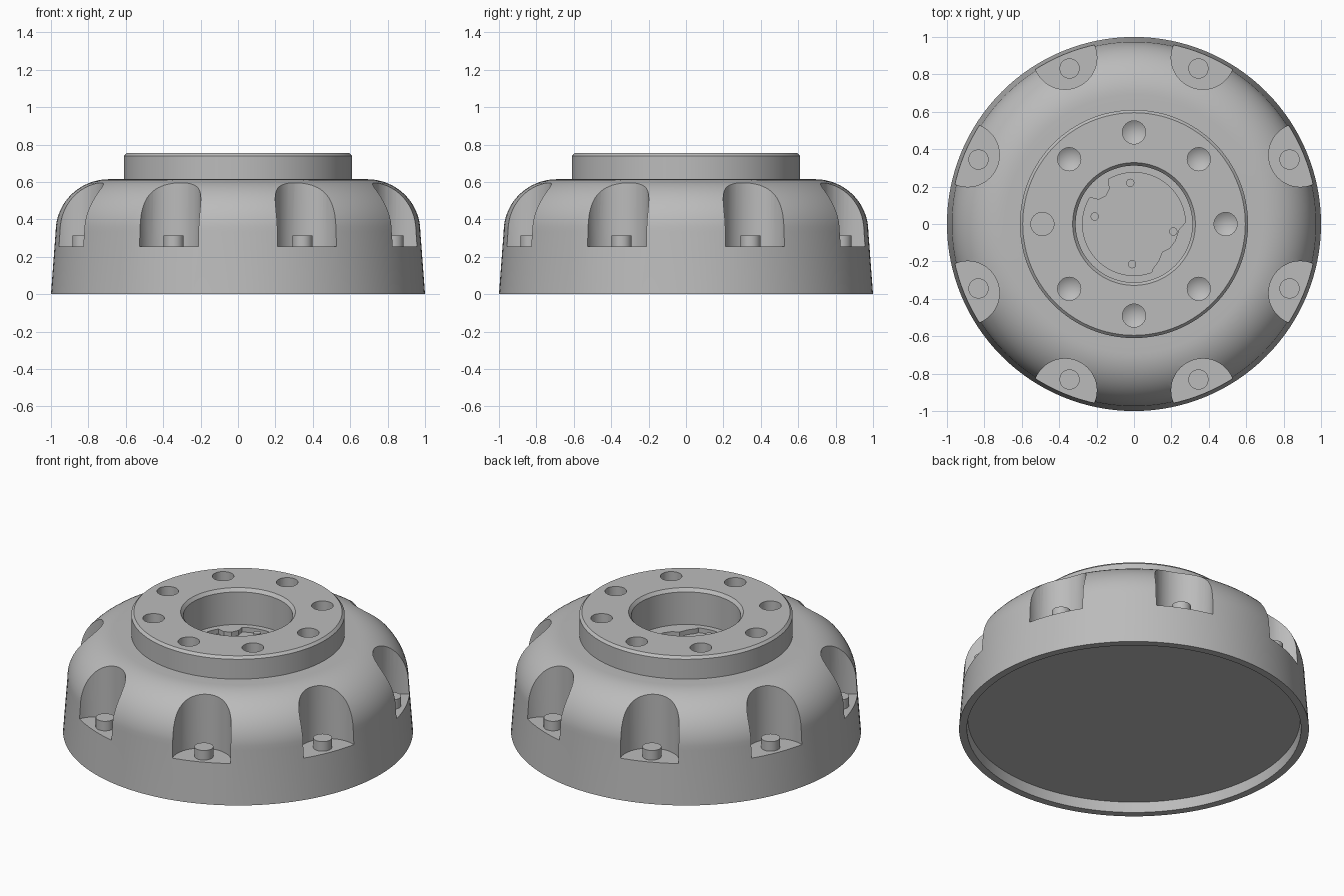
import bpy, bmesh
from math import sin, cos, pi, radians
from mathutils import Matrix, Vector

cube = bpy.data.objects.get("Cube")
if cube:
    bpy.data.objects.remove(cube)

grey = bpy.data.materials.new("plain grey")
grey.use_nodes = True
grey.diffuse_color = (0.5, 0.5, 0.5, 1)
grey.node_tree.nodes["Principled BSDF"].inputs["Base Color"].default_value = (0.5, 0.5, 0.5, 1)


def lathe(bm, profile, steps, place=Matrix()):
    """Revolve an (r, z) profile around z."""
    part = bmesh.new()
    verts = [part.verts.new((r, 0, z)) for r, z in profile]
    edges = [part.edges.new(pair) for pair in zip(verts, verts[1:])]
    bmesh.ops.spin(part, geom=verts + edges, axis=(0, 0, 1), cent=(0, 0, 0),
                   angle=2 * pi, steps=steps, use_duplicate=False)
    add(bm, part, place)


def prism(bm, outline, low, high, place=Matrix()):
    """Extrude an (x, y) outline between two heights."""
    part = bmesh.new()
    face = part.faces.new([part.verts.new((x, y, low)) for x, y in outline])
    top = bmesh.ops.extrude_face_region(part, geom=[face])["geom"]
    bmesh.ops.translate(part, vec=(0, 0, high - low),
                        verts=[v for v in top if isinstance(v, bmesh.types.BMVert)])
    add(bm, part, place)


def add(bm, part, place):
    bmesh.ops.remove_doubles(part, verts=part.verts, dist=1e-5)
    bmesh.ops.recalc_face_normals(part, faces=part.faces)
    part.transform(place)
    mesh = bpy.data.meshes.new("part")
    part.to_mesh(mesh)
    part.free()
    bm.from_mesh(mesh)
    bpy.data.meshes.remove(mesh)


def finish(name, bm):
    mesh = bpy.data.meshes.new(name)
    bm.to_mesh(mesh)
    bm.free()
    mesh.materials.append(grey)
    obj = bpy.data.objects.new(name, mesh)
    bpy.context.collection.objects.link(obj)
    return obj


def smooth(obj):
    bpy.ops.object.select_all(action="DESELECT")
    obj.select_set(True)
    bpy.context.view_layer.objects.active = obj
    bpy.ops.object.shade_smooth_by_angle(angle=radians(30))


def ring(radius, start):
    """Eight placements evenly spaced round the axis."""
    for i in range(8):
        yield Matrix.Rotation(radians(start + 45 * i), 4, "Z") @ Matrix.Translation((radius, 0, 0))


# Domed body with raised collar, stepped bore and shallow recess underneath
dome = [(0.69 + 0.285 * cos(t * pi / 32), 0.335 + 0.28 * sin(t * pi / 32)) for t in range(17)]
collar = [(0.61, 0.615), (0.61, 0.74), (0.595, 0.755)]
bore = [(0.328, 0.755), (0.312, 0.735), (0.312, 0.53), (0.275, 0.53), (0.275, 0.5), (0, 0.5)]
bm = bmesh.new()
lathe(bm, [(0, 0.065), (0.95, 0.065), (0.955, 0), (1, 0)] + dome + collar + bore, 128)
body = finish("domed_body", bm)

# Cutter: rounded side pockets and drilled collar holes
bm = bmesh.new()
arc = [(0.963 + 0.17 * cos(a), 0.17 * sin(a)) for a in (pi / 2 + pi * i / 24 for i in range(25))]
for place in ring(0, 22.5):
    prism(bm, arc + [(1.2, -0.17), (1.2, 0.17)], 0.255, 0.7, place)
for i, place in enumerate(ring(0.49, 0)):
    tip = 0.6 if i == 4 else 0.56
    lathe(bm, [(0, tip), (0.062, 0.6), (0.062, 0.8), (0, 0.8)], 32, place)
cutter = finish("pocket_cutter", bm)
cutter.hide_render = True

cut = body.modifiers.new("pockets", "BOOLEAN")
cut.operation = "DIFFERENCE"
cut.solver = "EXACT"
cut.object = cutter
bpy.context.view_layer.objects.active = body
bpy.ops.object.modifier_apply(modifier=cut.name)
bpy.data.objects.remove(cutter)
smooth(body)

# Pins standing on the pocket floors
bm = bmesh.new()
for place in ring(0.9, 22.5):
    lathe(bm, [(0, 0.25), (0.054, 0.25), (0.054, 0.315), (0, 0.315)], 32, place)
smooth(finish("pocket_pins", bm))


# Raised pads against the bore wall, closed along the rim
def pad(name, inner, start, end):
    rim = [(0.276 * cos(radians(start + (end - start) * i / 12)),
            0.276 * sin(radians(start + (end - start) * i / 12))) for i in range(13)]
    bm = bmesh.new()
    prism(bm, rim + inner, 0.495, 0.53)
    smooth(finish(name, bm))


pad("large_bore_pad", [(0.24, -0.03), (0.22, -0.09), (0.19, -0.13), (0.15, -0.15),
                       (0.13, -0.2), (0.1, -0.24)], -70, 2)
pad("small_bore_pad", [(-0.19, 0.13), (-0.15, 0.15), (-0.13, 0.19)], 120, 149)

# Small studs on the bore floor
bm = bmesh.new()
for x, y in ((-0.02, 0.22), (-0.21, 0.04), (0.21, -0.04), (-0.01, -0.215)):
    lathe(bm, [(0, 0.495), (0.022, 0.495), (0.022, 0.535), (0, 0.535)], 20,
          Matrix.Translation((x, y, 0)))
smooth(finish("bore_studs", bm))
